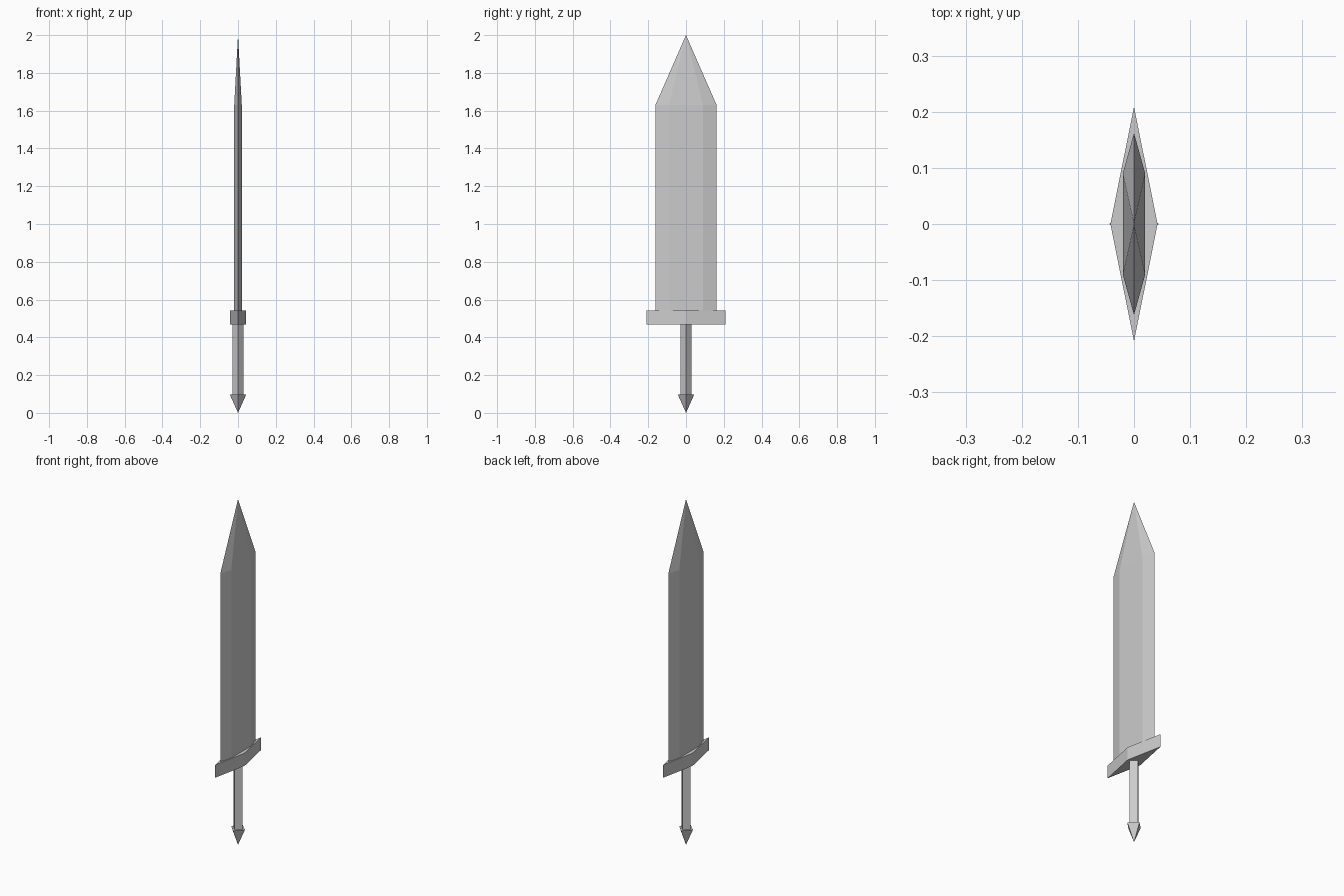
import bpy

if "Cube" in bpy.data.objects:
    bpy.data.objects.remove(bpy.data.objects["Cube"])


def prism(name, profile, z0, z1, tip=None):
    """Extrude an (x, y) outline from z0 to z1; tip closes one end with a point."""
    n = len(profile)
    verts = [(x, y, z) for z in (z0, z1) for x, y in profile]
    faces = [(i, (i + 1) % n, n + (i + 1) % n, n + i) for i in range(n)]
    faces.append(tuple(reversed(range(n))))
    if tip is None:
        faces.append(tuple(range(n, 2 * n)))
    else:
        verts.append((0, 0, tip))
        faces += [(n + i, n + (i + 1) % n, 2 * n) for i in range(n)]
    mesh = bpy.data.meshes.new(name)
    mesh.from_pydata(verts, [], faces)
    obj = bpy.data.objects.new(name, mesh)
    bpy.context.collection.objects.link(obj)
    return obj


def diamond(rx, ry):
    return [(rx, 0), (0, ry), (-rx, 0), (0, -ry)]


# Blade: flat hexagonal section with bevelled edges and a pointed end
blade_section = [(0.02, -0.09), (0.02, 0.09), (0, 0.162),
                 (-0.02, 0.09), (-0.02, -0.09), (0, -0.162)]
prism("blade", blade_section, 0.53, 1.63, tip=2.0)

# Crossguard: long diamond slab
prism("crossguard", diamond(0.042, 0.209), 0.468, 0.542)

# Grip: slim square bar with corners on the axes
prism("grip", diamond(0.03, 0.03), 0.08, 0.48)

# Pommel: four-sided spike pointing down
bpy.ops.mesh.primitive_cone_add(vertices=4, radius1=0, radius2=0.044,
                                depth=0.098, location=(0, 0, 0.049))
bpy.context.object.name = "pommel"
